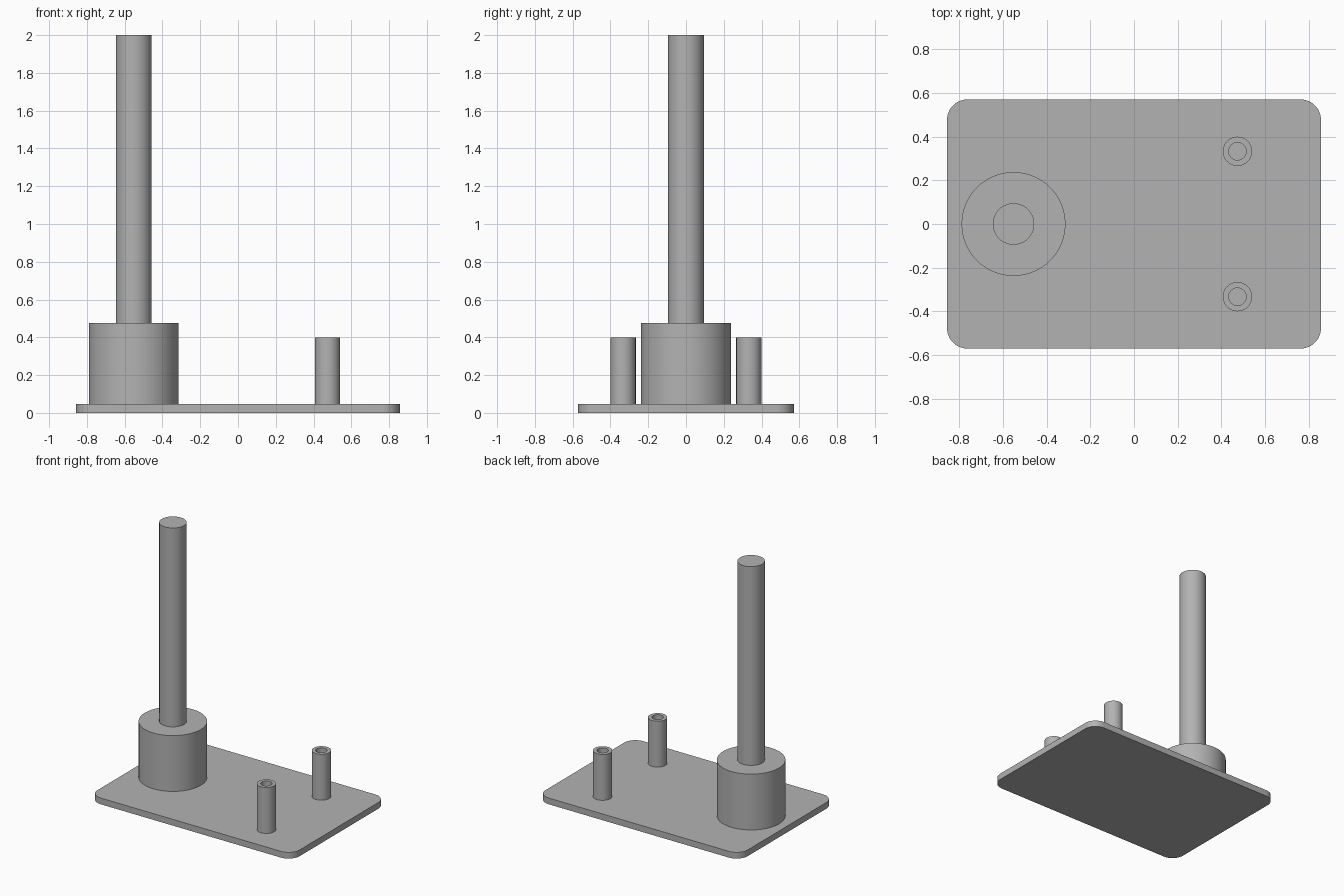
import bpy
import bmesh
import math

if "Cube" in bpy.data.objects:
    bpy.data.objects.remove(bpy.data.objects["Cube"], do_unlink=True)

GREY = (0.45, 0.45, 0.45, 1.0)
PLATE_TOP = 0.048

grey = bpy.data.materials.new("plain_grey")
grey.use_nodes = True
grey.diffuse_color = GREY
grey.node_tree.nodes["Principled BSDF"].inputs["Base Color"].default_value = GREY


def finish(name, bm, location=(0, 0, 0)):
    """Turn a bmesh into a smooth-sided object with sharp rims."""
    bmesh.ops.recalc_face_normals(bm, faces=bm.faces)
    mesh = bpy.data.meshes.new(name)
    bm.to_mesh(mesh)
    bm.free()
    mesh.materials.append(grey)
    obj = bpy.data.objects.new(name, mesh)
    obj.location = location
    bpy.context.collection.objects.link(obj)
    bpy.ops.object.select_all(action="DESELECT")
    obj.select_set(True)
    bpy.context.view_layer.objects.active = obj
    bpy.ops.object.shade_smooth_by_angle(angle=math.radians(30))
    return obj


def turned(name, profile, location, sides=64):
    """Spin a (radius, height) profile about z; ends on the axis close it."""
    bm = bmesh.new()
    verts = [bm.verts.new((r, 0, z)) for r, z in profile]
    edges = [bm.edges.new(pair) for pair in zip(verts, verts[1:])]
    bmesh.ops.spin(bm, geom=verts + edges, axis=(0, 0, 1), cent=(0, 0, 0),
                   angle=math.tau, steps=sides, use_merge=True)
    bmesh.ops.remove_doubles(bm, verts=bm.verts, dist=1e-5)
    return finish(name, bm, location)


# Base plate with rounded corners
half_x, half_y, corner = 0.857, 0.571, 0.095
bm = bmesh.new()
outline = []
for quarter, (sx, sy) in enumerate([(1, 1), (-1, 1), (-1, -1), (1, -1)]):
    for step in range(13):
        a = (quarter + step / 12) * math.pi / 2
        outline.append(bm.verts.new((sx * (half_x - corner) + corner * math.cos(a),
                                     sy * (half_y - corner) + corner * math.sin(a), 0)))
bottom = bm.faces.new(outline)
top = bmesh.ops.extrude_face_region(bm, geom=[bottom], use_keep_orig=True)
bmesh.ops.translate(bm, vec=(0, 0, PLATE_TOP),
                    verts=[v for v in top["geom"] if isinstance(v, bmesh.types.BMVert)])
finish("base_plate", bm)

# Hub and tall post, turned as one stepped piece
turned("hub_and_post",
       [(0, PLATE_TOP), (0.238, PLATE_TOP), (0.238, 0.476),
        (0.095, 0.476), (0.095, 2.0), (0, 2.0)],
       (-0.552, 0, 0))

# Pair of hollow pegs
for side, y in (("front", -0.333), ("back", 0.333)):
    turned(side + "_hollow_peg",
           [(0.067, PLATE_TOP), (0.067, 0.4), (0.04, 0.4),
            (0.04, PLATE_TOP + 0.001), (0, PLATE_TOP + 0.001)],
           (0.474, y, 0), sides=48)
